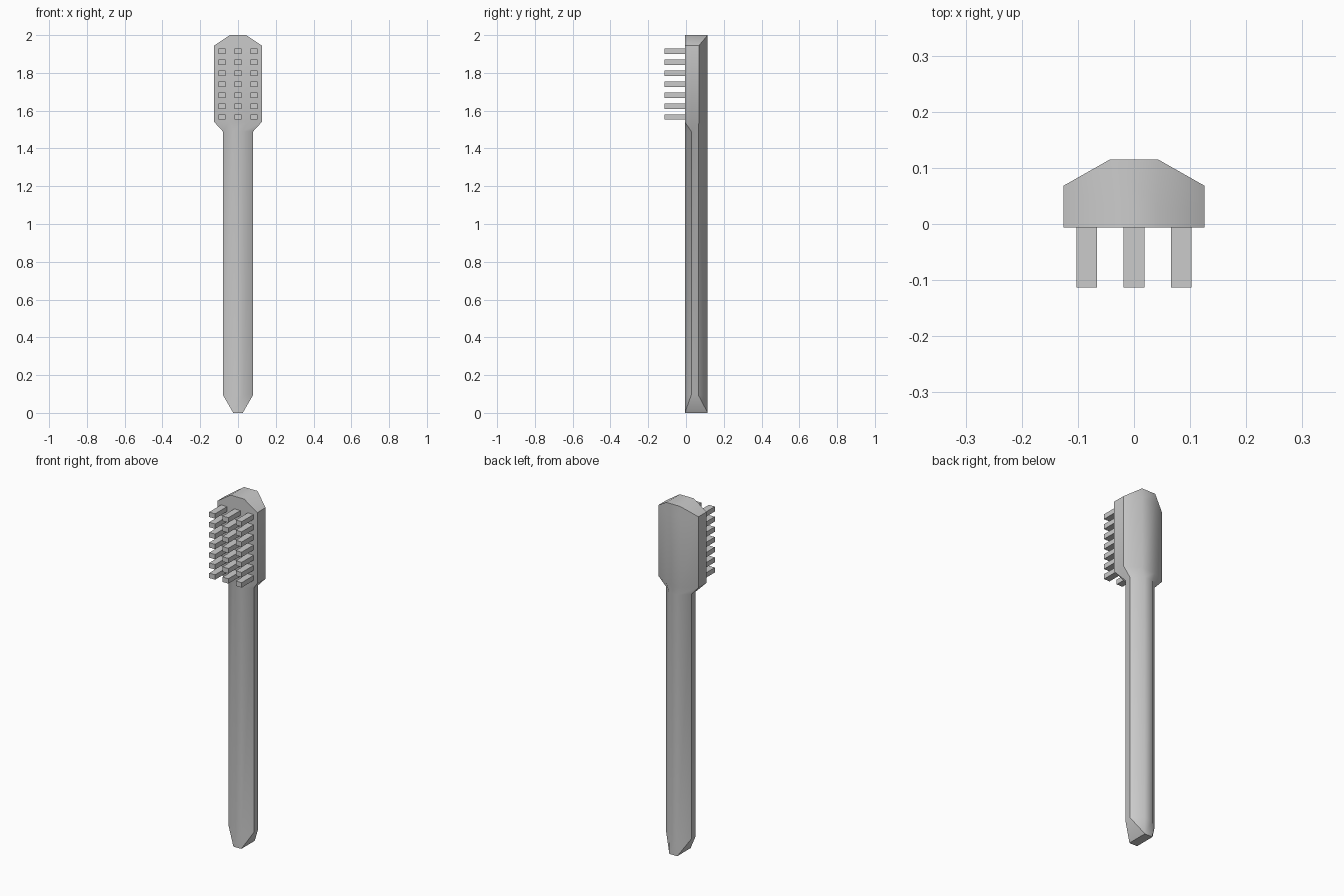
import bpy, bmesh

if "Cube" in bpy.data.objects:
    bpy.data.objects.remove(bpy.data.objects["Cube"])

FRONT, BACK = -0.006, 0.115


def ring(bm, z, pts):
    """Mirror half a cross-section (front to back, x > 0) into a closed ring."""
    full = pts + [(-x, y) for x, y in reversed(pts)]
    return [bm.verts.new((x, y, z)) for x, y in full]


def finish(bm, name):
    bmesh.ops.recalc_face_normals(bm, faces=bm.faces)
    me = bpy.data.meshes.new(name)
    bm.to_mesh(me)
    bm.free()
    ob = bpy.data.objects.new(name, me)
    bpy.context.collection.objects.link(ob)
    return ob


# brush body: pointed handle end, faceted grip, flared neck, chamfered head
def section(inner, outer, y_corner, y_side, y_back):
    return [(inner, FRONT), (outer, y_corner), (outer, y_side),
            (outer, y_back), (inner, BACK)]


tip = section(0.025, 0.025, FRONT, FRONT, BACK)
grip = section(0.027, 0.08, 0.028, 0.028, 0.065)
head = section(0.043, 0.126, FRONT, 0.028, 0.068)
crown = section(0.043, 0.043, FRONT, 0.028, BACK)

bm = bmesh.new()
rings = [ring(bm, z, s) for z, s in
         [(0, tip), (0.095, grip), (1.49, grip), (1.54, head), (1.945, head), (2.0, crown)]]
n = len(rings[0])
for a, b in zip(rings, rings[1:]):
    for i in range(n):
        j = (i + 1) % n
        bm.faces.new((a[i], a[j], b[j], b[i]))
bm.faces.new(rings[0])
bm.faces.new(rings[-1])
bmesh.ops.remove_doubles(bm, verts=bm.verts, dist=0.0005)
body = finish(bm, "brush_body")
bpy.context.view_layer.objects.active = body
body.select_set(True)
bpy.ops.object.shade_smooth_by_angle(angle=0.79)

# bristle tufts: 3 columns by 7 rows of small blocks
bm = bmesh.new()
for col in (-0.084, 0, 0.084):
    for row in range(7):
        made = bmesh.ops.create_cube(bm, size=1)["verts"]
        bmesh.ops.scale(bm, verts=made, vec=(0.037, 0.112, 0.028))
        bmesh.ops.translate(bm, verts=made, vec=(col, -0.057, 1.566 + row * 0.058))
finish(bm, "bristles")
